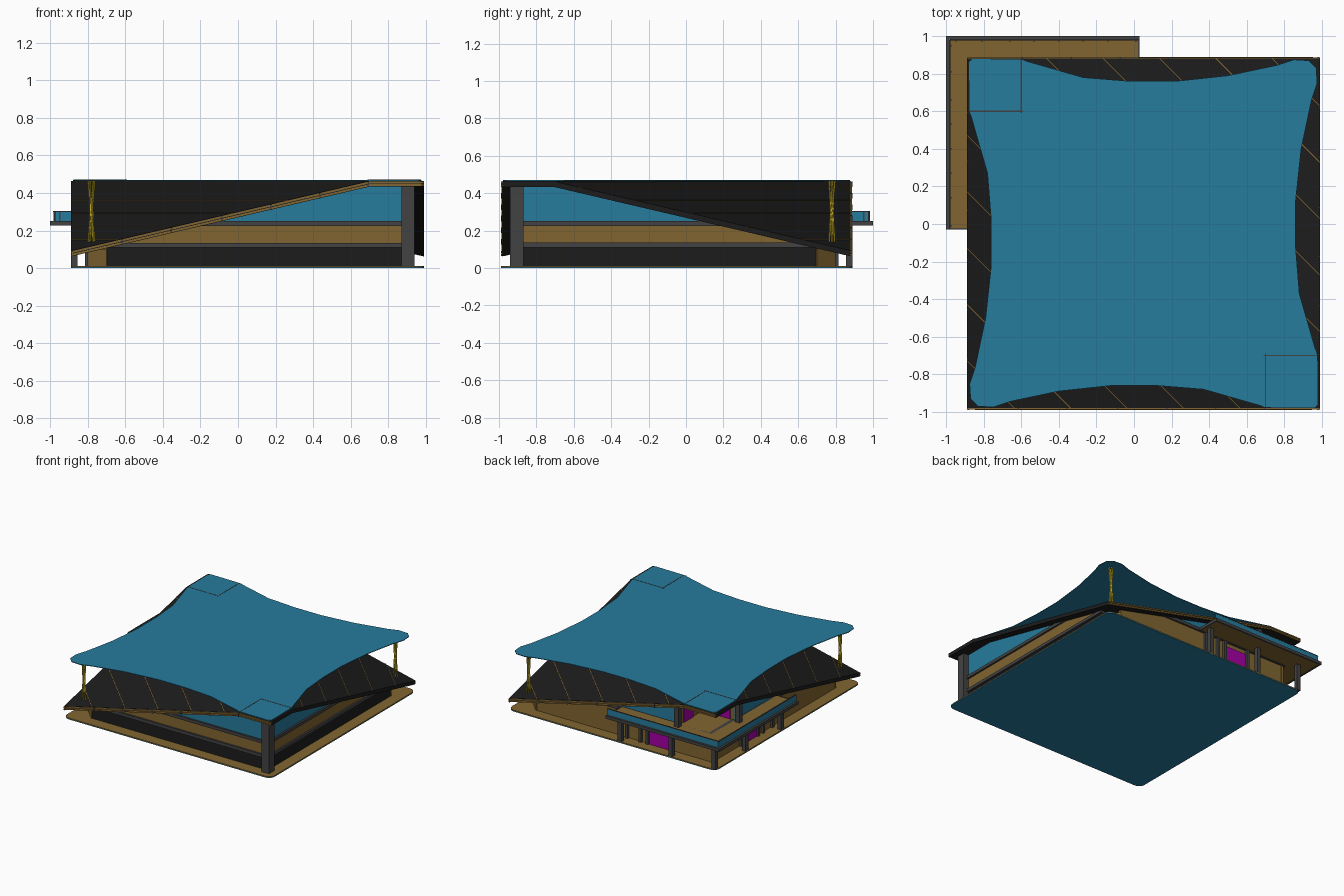
import bpy, bmesh, math
from mathutils import Vector

if "Cube" in bpy.data.objects:
    bpy.data.objects.remove(bpy.data.objects["Cube"])


def material(name, rgb):
    m = bpy.data.materials.new(name)
    m.diffuse_color = (*rgb, 1)
    m.use_nodes = True
    m.node_tree.nodes["Principled BSDF"].inputs["Base Color"].default_value = m.diffuse_color
    return m


BLUE = material("blue", (0.02, 0.2, 0.34))
BROWN = material("brown", (0.22, 0.13, 0.03))
BLACK = material("black", (0.012, 0.012, 0.012))
GREY = material("dark_grey", (0.055, 0.055, 0.055))
YELLOW = material("yellow", (0.6, 0.45, 0.02))
MAGENTA = material("magenta", (0.38, 0.0, 0.38))

# The plan repeats by a diagonal mirror and a half turn
def ident(p): return Vector(p)
def diag(p): return Vector((-p[1], -p[0], p[2]))
def turn(p): return Vector((0.1 - p[0], -0.1 - p[1], p[2]))
def both(p): return turn(diag(p))


ONE, PAIR, ENDS = [ident], [ident, diag], [ident, turn]
REAR, ALL = [turn, both], [ident, diag, turn, both]


def prism(name, mat, polys, vec, maps=ONE):
    """Extrude one or more flat polygons along vec, repeated by each map."""
    bm = bmesh.new()
    vec = Vector(vec)
    for f in maps:
        for poly in polys:
            a = [bm.verts.new(f(p)) for p in poly]
            b = [bm.verts.new(f(Vector(p) + vec)) for p in poly]
            n = len(a)
            bm.faces.new(a)
            bm.faces.new(b[::-1])
            for i in range(n):
                j = (i + 1) % n
                bm.faces.new((a[j], a[i], b[i], b[j]))
    bmesh.ops.recalc_face_normals(bm, faces=bm.faces)
    me = bpy.data.meshes.new(name)
    bm.to_mesh(me)
    bm.free()
    me.materials.append(mat)
    ob = bpy.data.objects.new(name, me)
    bpy.context.collection.objects.link(ob)
    return ob


def rect(x0, x1, y0, y1, z):
    return [(x0, y0, z), (x1, y0, z), (x1, y1, z), (x0, y1, z)]


def boxes(name, mat, spans, z0, z1, maps=ONE):
    return prism(name, mat, [rect(*s, z0) for s in spans], (0, 0, z1 - z0), maps)


# Ground slab with rounded corners
def rounded(x0, x1, y0, y1, r, z):
    pts = []
    for k, (cx, cy) in enumerate([(x1 - r, y1 - r), (x0 + r, y1 - r), (x0 + r, y0 + r), (x1 - r, y0 + r)]):
        for i in range(5):
            a = math.pi / 2 * (k + i / 4)
            pts.append((cx + r * math.cos(a), cy + r * math.sin(a), z))
    return pts


prism("ground_underside", BLUE, [rounded(-.89, .99, -.99, .89, .05, 0)], (0, 0, .005))
prism("ground_slab", BROWN, [rounded(-.89, .99, -.99, .89, .05, .005)], (0, 0, .006))

# Folded roof: flat diagonal band and two triangular slopes
T, H = .464, .03
L, LZ = (-.89, -.98), .092
prism("roof_slopes", BLACK, [[(*L, LZ), (.7, -.98, T), (-.89, .61, T)]], (0, 0, -H), ENDS)
prism("roof_flat_band", BLACK, [[(.7, -.98, T), (.99, -.98, T), (.99, -.69, T),
                                 (-.60, .88, T), (-.89, .88, T), (-.89, .61, T)]], (0, 0, -H))

# Fascia strips along the roof edges, with joint clips
S = (T - LZ) / 1.59
def edge_z(x): return LZ + S * (min(x, .7) + .89)


strips = []
for d in (.028, .013):
    strips.append([(x, -.987, edge_z(x) - d) for x in (-.89, .7, .99)] +
                  [(x, -.987, edge_z(x) - d + .011) for x in (.99, .7, -.89)])
prism("roof_fascia", BROWN, strips, (0, .012, 0), ALL)
clips = [[(x, -.989, edge_z(x) - .03), (x + .008, -.989, edge_z(x) - .03),
          (x + .008, -.989, edge_z(x)), (x, -.989, edge_z(x))]
         for x in (-.62, -.36, -.09, .17, .43, .69)]
prism("fascia_clips", GREY, clips, (0, .01, 0), ALL)

# Thin level battens on the slopes
bat = []
for t in (.25, .55, .85, 1.15, 1.45):
    z, z2 = LZ + S * t, LZ + S * (t + .006)
    bat.append([(L[0] + t, L[1], z), (L[0], L[1] + t, z),
                (L[0], L[1] + t + .006, z2), (L[0] + t + .006, L[1], z2)])
prism("roof_battens", BROWN, bat, (0, 0, .002), ENDS)

# Flat canopy with hollow edges
edge = [(.96, -.978), (.7, -.975), (.37, -.88), (.12, -.86), (-.12, -.86),
        (-.4, -.89), (-.66, -.945), (-.75, -.975), (-.83, -.97)]
E = [(x, y, T + .001) for x, y in edge]
outline = E + [both(p) for p in E[::-1]] + [turn(p) for p in E] + [diag(p) for p in E[::-1]]
prism("canopy", BLUE, [outline], (0, 0, .005))
boxes("canopy_corner_seams", GREY, [(.697, .703, -.975, -.69)], .47, .4712, ALL)

# Twisted poles holding the canopy over the low corners
bars = []
for i in range(6):
    a, b = math.tau * i / 6, math.tau * (i / 6 + .36)
    p = Vector((-.78 + .017 * math.cos(a), -.88 + .017 * math.sin(a), .14))
    q = Vector((-.78 + .017 * math.cos(b), -.88 + .017 * math.sin(b), T))
    bars.append((p, q))
for i, (p, q) in enumerate(bars):
    prism("twisted_pole_bar_%d" % (i + 1), YELLOW,
          [[p + Vector((.005 * math.cos(k * math.tau / 5), .005 * math.sin(k * math.tau / 5), 0)) for k in range(5)]],
          q - p, ENDS)


# Wall bands clipped to the sloping roof underside
def band(name, mat, x0, x1, z0, z1, y, thick, maps):
    def under(x): return LZ - H + S * (min(x, .62) + .97)
    def at(z): return (z - LZ + H) / S - .97
    a = max(x0, at(z0))
    pts = [(a, z0), (x1, z0), (x1, min(z1, under(x1)))]
    c = at(z1)
    if c > x1:
        pass
    elif c > a:
        pts.append((c, z1))
    else:
        pts.append((a, z1))
    if under(a) > z0 + .002 and c > a:
        pts.append((a, under(a)))
    prism(name, mat, [[(x, y, z) for x, z in pts]], (0, thick, 0), maps)


band("front_lower_wall", BLACK, -.7, .9, .01, .11, -.895, .02, PAIR)
band("front_lower_ledge", GREY, -.7, .9, .11, .135, -.91, .04, PAIR)
band("front_middle_wall", BROWN, -.7, .9, .135, .225, -.895, .02, PAIR)
band("front_upper_ledge", GREY, -.7, .9, .225, .25, -.91, .04, PAIR)
band("front_glazing", BLUE, -.7, .9, .25, .434, -.895, .01, PAIR)
band("rear_lower_wall", BROWN, -.7, .9, .01, .225, -.895, .02, REAR)
band("rear_upper_ledge", GREY, -.7, .9, .225, .25, -.91, .04, REAR)
band("rear_glazing", BLUE, -.7, .61, .25, .434, -.895, .01, REAR)
prism("low_corner_wall", BROWN, [[(-.7, -.9, .01), (-.8, -.8, .01), (-.79, -.79, .01), (-.69, -.89, .01)]],
      (0, 0, .09), ENDS)
boxes("corner_pillar", GREY, [(.87, .94, -.94, -.87)], .01, .436)

# Upper floor, cut back under the low corners
prism("upper_floor", BROWN, [[(-.26, -.88, .23), (.88, -.88, .23), (.88, .26, .23),
                              (.36, .78, .23), (-.78, .78, .23), (-.78, -.36, .23)]], (0, 0, .015))

# Corner terrace with side walls, doors and columns
boxes("terrace_deck", BROWN, [(-.8, -.5, .5, .8)], .235, .25)
boxes("terrace_wall", BROWN, [(-.51, -.49, .5, .8)], .25, .436, PAIR)
boxes("terrace_door", MAGENTA, [(-.516, -.51, .64, .76)], .25, .40, PAIR)
boxes("terrace_column", GREY, [(-.535, -.495, .82, .86)], .25, .436, PAIR)

# Balcony wrapping the rear corner
boxes("balcony_deck", BROWN, [(-.99, .025, .8, .99)], .23, .25, PAIR)
boxes("balcony_edge", GREY, [(-1, .03, .985, 1), (.02, .03, .8, 1)], .228, .252, PAIR)
boxes("balcony_rail_glass", BLUE, [(-.98, .025, .978, .983)], .252, .30, PAIR)
boxes("balcony_rail_top", GREY, [(-.98, .025, .976, .985)], .30, .305, PAIR)
boxes("balcony_rail_post", GREY,
      [(x - .004, x + .004, .972, .98) for x in (-.95, -.81, -.66, -.53, -.4, -.27, -.14, .01)],
      .25, .305, PAIR)
boxes("balcony_column", GREY, [(x - .017, x + .017, .855, .889) for x in (-.48, -.02)], .01, .23, PAIR)
boxes("balcony_corner_column", GREY, [(-.889, -.855, .855, .889)], .01, .23)

# Ground floor doors with their frames
boxes("ground_door", MAGENTA, [(-.42, -.23, .795, .803)], .01, .19, PAIR)
boxes("ground_frame_post", GREY, [(x - .012, x + .012, .79, .815) for x in (-.03, -.15, -.215, -.435)],
      .01, .225, PAIR)
